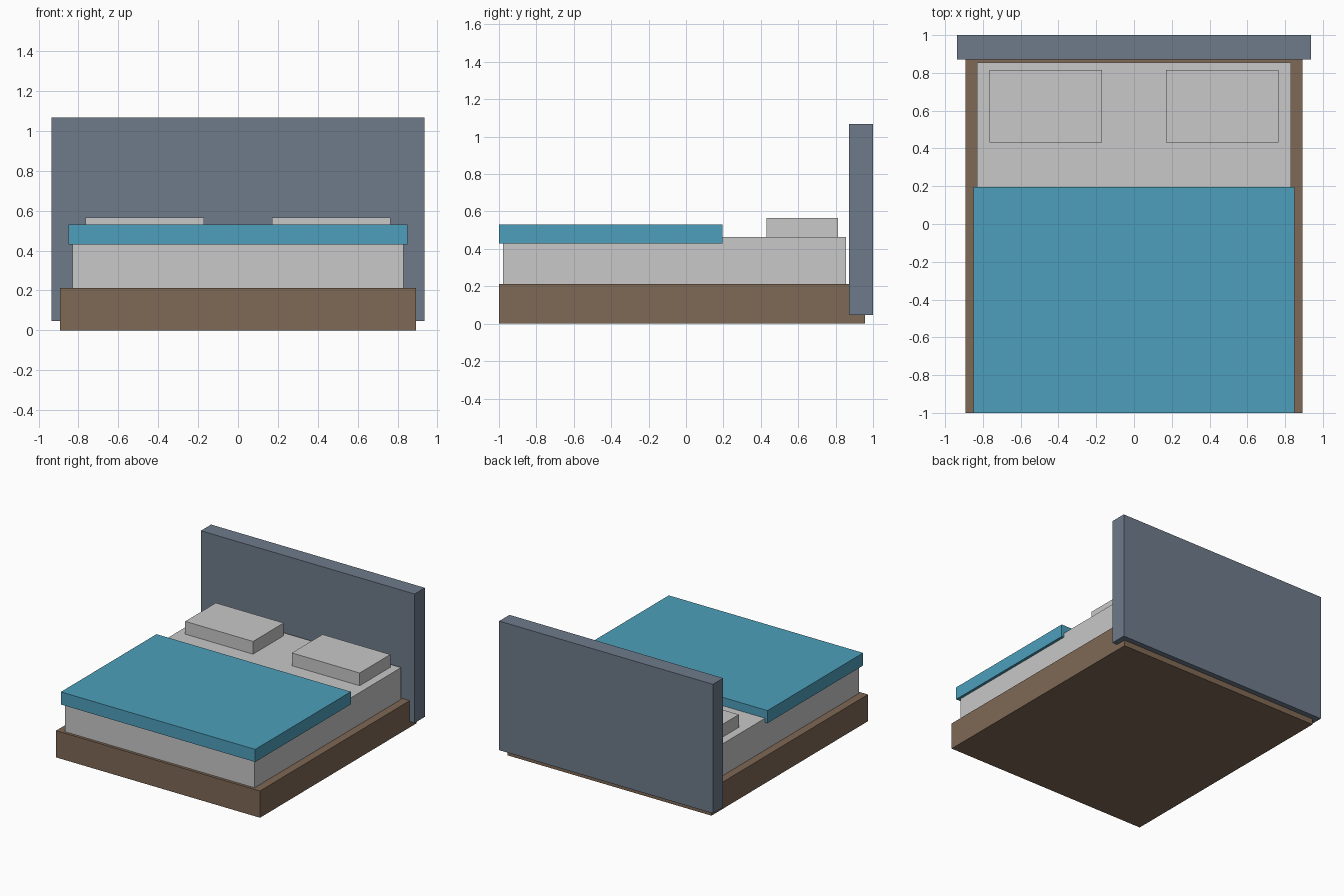
import bpy

# Remove the default cube
cube = bpy.data.objects.get("Cube")
if cube:
    bpy.data.objects.remove(cube, do_unlink=True)


def material(name, r, g, b):
    mat = bpy.data.materials.new(name)
    mat.use_nodes = True
    mat.diffuse_color = (r, g, b, 1)
    mat.node_tree.nodes["Principled BSDF"].inputs["Base Color"].default_value = (r, g, b, 1)
    return mat


def box(name, mat, x, y, z):
    """Box spanning the (low, high) range on each axis."""
    spans = (x, y, z)
    bpy.ops.mesh.primitive_cube_add(size=1, location=[(a + b) / 2 for a, b in spans])
    obj = bpy.context.object
    obj.name = obj.data.name = name
    obj.scale = [b - a for a, b in spans]
    bpy.ops.object.transform_apply(location=False, rotation=False, scale=True)
    obj.data.materials.append(mat)
    return obj


wood = material("brown wood", 0.209, 0.138, 0.089)
linen = material("light grey linen", 0.578, 0.578, 0.578)
teal = material("teal fabric", 0.074, 0.347, 0.497)
slate = material("slate upholstery", 0.156, 0.198, 0.258)

# Base and headboard
box("bed_base", wood, (-0.893, 0.893), (-1, 0.957), (0, 0.212))
box("headboard", slate, (-0.936, 0.936), (0.872, 1), (0.046, 1.068))

# Bedding
box("mattress", linen, (-0.83, 0.83), (-0.978, 0.855), (0.212, 0.464))
box("blanket", teal, (-0.851, 0.851), (-1, 0.196), (0.43, 0.53))

# Pair of pillows
for side, sign in (("left", 1), ("right", -1)):
    x = sorted((sign * 0.17, sign * 0.764))
    box(side + "_pillow", linen, x, (0.431, 0.814), (0.464, 0.565))
